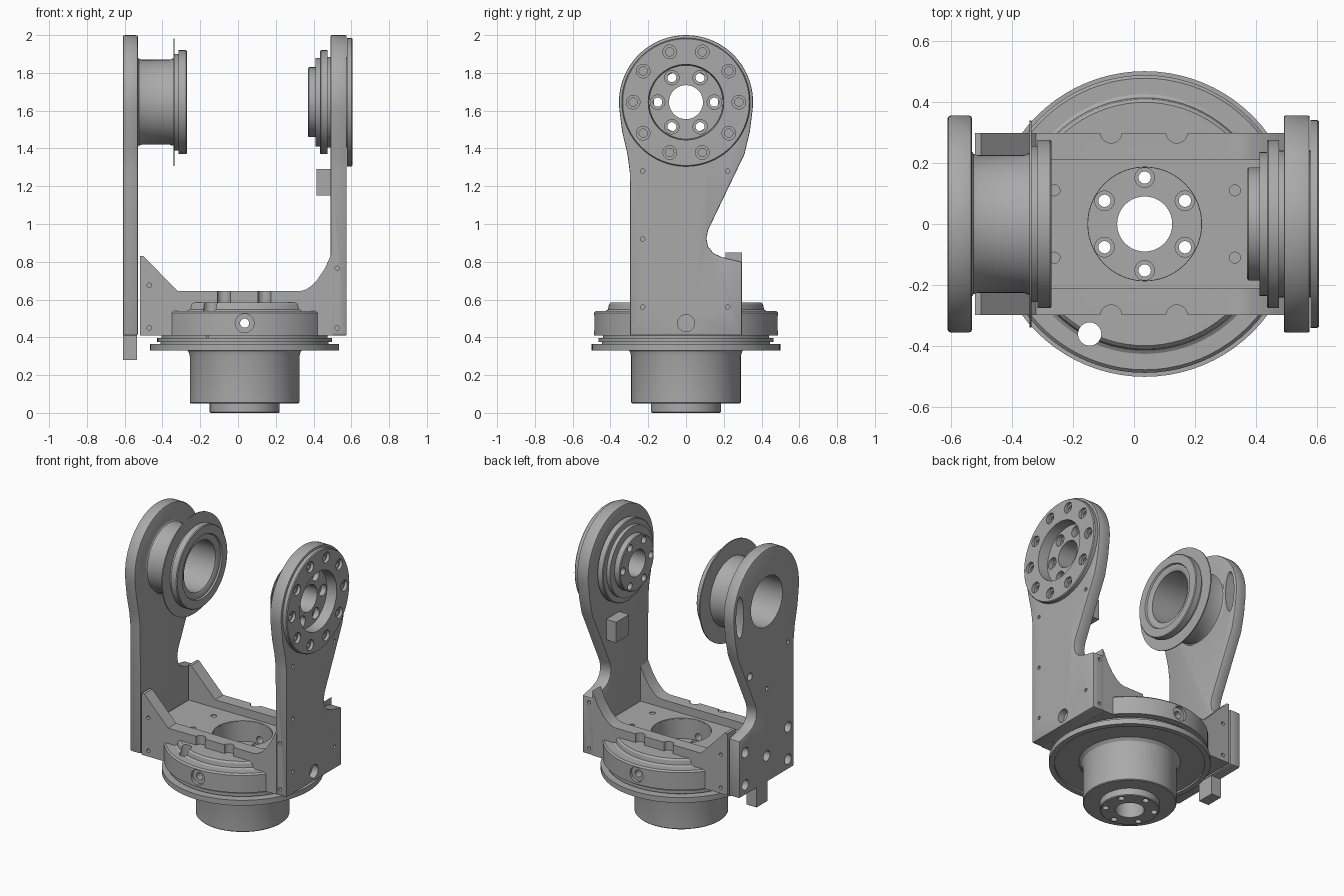
import bpy, bmesh
from math import sin, cos, pi, radians

old = bpy.data.objects.get("Cube")
if old:
    bpy.data.objects.remove(old)

grey = bpy.data.materials.new("machined grey")
grey.use_nodes = True
COLOR = (0.4, 0.4, 0.4, 1)
grey.diffuse_color = COLOR
grey.node_tree.nodes["Principled BSDF"].inputs["Base Color"].default_value = COLOR

CX = 0.035      # centre of the turntable in x
HZ = 1.645      # height of the tilt axis


def place(axis, u, v, h):
    return {"x": (h, u, v), "y": (u, h, v), "z": (u, v, h)}[axis]


def finish(name, bm):
    bmesh.ops.recalc_face_normals(bm, faces=bm.faces[:])
    mesh = bpy.data.meshes.new(name)
    bm.to_mesh(mesh)
    bm.free()
    mesh.materials.append(grey)
    obj = bpy.data.objects.new(name, mesh)
    bpy.context.collection.objects.link(obj)
    return obj


def add_prism(bm, axis, pts, a, b):
    low = [bm.verts.new(place(axis, u, v, a)) for u, v in pts]
    high = [bm.verts.new(place(axis, u, v, b)) for u, v in pts]
    bm.faces.new(low)
    bm.faces.new(high)
    for i in range(len(pts)):
        j = (i + 1) % len(pts)
        bm.faces.new((low[i], low[j], high[j], high[i]))


def prism(name, axis, pts, a, b):
    bm = bmesh.new()
    add_prism(bm, axis, pts, a, b)
    return finish(name, bm)


def box(name, x, y, z):
    return prism(name, "z", [(x[0], y[0]), (x[1], y[0]), (x[1], y[1]), (x[0], y[1])], *z)


def lathe(name, axis, cu, cv, profile, seg=80):
    """Revolve a closed (radius, height) profile around an axis."""
    bm = bmesh.new()
    rings = [[bm.verts.new(place(axis, cu + r * cos(2 * pi * k / seg),
                                 cv + r * sin(2 * pi * k / seg), h))
              for r, h in profile] for k in range(seg)]
    n = len(profile)
    for k in range(seg):
        p, q = rings[k], rings[(k + 1) % seg]
        for i in range(n):
            j = (i + 1) % n
            bm.faces.new((p[i], p[j], q[j], q[i]))
    return finish(name, bm)


def oval(u, v, ru, rv=None, seg=32):
    rv = rv or ru
    return [(u + ru * cos(2 * pi * k / seg), v + rv * sin(2 * pi * k / seg)) for k in range(seg)]


def circle_of(count, u, v, radius, start=0):
    return [(u + radius * cos(start + 2 * pi * k / count),
             v + radius * sin(start + 2 * pi * k / count)) for k in range(count)]


def cut(obj, axis, outlines, a, b):
    """Drill the outlines through the object from a to b."""
    bm = bmesh.new()
    for pts in outlines:
        add_prism(bm, axis, pts, a, b)
    tool = finish("cutter", bm)
    mod = obj.modifiers.new("cut", "BOOLEAN")
    mod.operation, mod.solver, mod.object = "DIFFERENCE", "EXACT", tool
    bpy.context.view_layer.objects.active = obj
    bpy.ops.object.modifier_apply(modifier="cut")
    bpy.data.objects.remove(tool)


def soften(obj, width=0.01):
    mod = obj.modifiers.new("edge", "BEVEL")
    mod.width, mod.segments, mod.limit_method = width, 2, "ANGLE"
    mod.angle_limit = radians(40)
    bpy.context.view_layer.objects.active = obj
    bpy.ops.object.modifier_apply(modifier="edge")


# Arm outline: round head, straight front edge, notched back edge
head = [(0.355 * cos(radians(t)), HZ + 0.355 * sin(radians(t))) for t in range(-8, 189, 4)]
arm = ([(-0.295, 0.41), (0.295, 0.41), (0.295, 0.80), (0.19, 0.825), (0.145, 0.845),
        (0.117, 0.88), (0.108, 0.925), (0.118, 0.97), (0.31, 1.37), (0.338, 1.49)]
       + head + [(-0.338, 1.49), (-0.31, 1.37), (-0.297, 1.27)])

# Arm carrying the drive
drive_arm = prism("drive_arm", "x", arm, 0.49, 0.575)
soften(drive_arm, 0.006)
cut(drive_arm, "x", [oval(0, HZ, 0.235, seg=80)], 0.4, 0.7)
cut(drive_arm, "x", [oval(u, v, 0.022) for u, v in circle_of(10, 0, HZ, 0.28)], 0.55, 0.7)
cut(drive_arm, "x", [oval(y, z, 0.012, seg=16) for y, z in
                     ((-0.23, 0.56), (-0.23, 0.92), (-0.23, 1.28), (0.22, 1.28), (0.22, 0.56))],
    0.55, 0.7)
cut(drive_arm, "x", [oval(0, 0.475, 0.045)], 0.53, 0.7)

drive_hub = lathe("drive_hub", "x", 0, HZ, [
    (0.09, 0.37), (0.18, 0.37), (0.185, 0.375), (0.185, 0.41), (0.235, 0.41), (0.235, 0.435),
    (0.27, 0.435), (0.275, 0.44), (0.275, 0.475), (0.24, 0.475), (0.24, 0.577), (0.34, 0.577),
    (0.34, 0.6), (0.335, 0.606), (0.2, 0.606), (0.195, 0.535), (0.09, 0.535)])
cut(drive_hub, "x", [oval(u, v, 0.036) for u, v in circle_of(10, 0, HZ, 0.28)], 0.585, 0.7)
cut(drive_hub, "x", [oval(u, v, 0.022) for u, v in circle_of(10, 0, HZ, 0.28)], 0.56, 0.7)
six = circle_of(6, 0, HZ, 0.15)
cut(drive_hub, "x", [oval(u, v, 0.038) for u, v in six], 0.5, 0.57)
cut(drive_hub, "x", [oval(u, v, 0.024) for u, v in six], 0.3, 0.7)

connector = box("connector", (0.415, 0.495), (0.02, 0.16), (1.15, 1.29))

# Arm carrying the idler bearing
idler_arm = prism("idler_arm", "x", arm, -0.61, -0.53)
soften(idler_arm, 0.01)
cut(idler_arm, "x", [oval(0, HZ, 0.17, seg=80)], -0.7, -0.4)
cut(idler_arm, "x", [oval(0.29, HZ, 0.04, 0.14)], -0.7, -0.4)
cut(idler_arm, "x", [oval(y, z, 0.035) for y, z in
                     ((-0.23, 0.7), (0.23, 0.7), (0, 0.59), (-0.23, 0.48), (0.23, 0.48))],
    -0.7, -0.56)
cut(idler_arm, "x", [oval(y, z, r) for y, z, r in
                     ((-0.23, 1.28, 0.014), (0.18, 1.2, 0.025), (0, 1.05, 0.014))], -0.7, -0.57)

idler_hub = lathe("idler_hub", "x", 0, HZ, [
    (0.17, -0.6), (0.2, -0.6), (0.2, -0.535), (0.24, -0.532), (0.23, -0.525), (0.225, -0.51),
    (0.225, -0.36), (0.23, -0.35), (0.23, -0.342), (0.338, -0.342), (0.338, -0.335),
    (0.255, -0.335), (0.255, -0.315), (0.275, -0.315), (0.275, -0.275), (0.27, -0.27),
    (0.215, -0.27), (0.21, -0.28), (0.19, -0.28), (0.17, -0.29)])

stop_foot = box("stop_foot", (-0.61, -0.535), (-0.01, 0.11), (0.28, 0.42))

# Bracket floor and front and back walls
bracket_floor = box("bracket_floor", (-0.52, 0.5), (-0.22, 0.22), (0.412, 0.59))
cut(bracket_floor, "z", [oval(CX, 0, 0.186, seg=80)], 0.3, 0.7)
cut(bracket_floor, "z", [oval(x, y, 0.018, seg=16) for x in (-0.26, 0.33)
                         for y in (-0.11, 0.11)], 0.55, 0.7)
wall = [(-0.52, 0.41), (0.5, 0.41), (0.5, 0.85), (0.485, 0.82), (0.46, 0.765), (0.42, 0.705),
        (0.385, 0.67), (0.36, 0.653), (0.33, 0.645), (-0.32, 0.645), (-0.5, 0.83), (-0.52, 0.83)]
walls = [prism(name, "y", wall, s * 0.21, s * 0.297)
         for name, s in (("front_wall", -1), ("back_wall", 1))]
for side, w in zip((-1, 1), walls):
    y = side * 0.3
    cut(w, "z", [oval(x, y, 0.035) for x in (-0.075, 0.14)], 0.585, 0.9)
    cut(w, "y", [oval(-0.47, z, 0.012, seg=16) for z in (0.45, 0.675)], y - 0.04, y + 0.04)
    cut(drive_arm, "y", [oval(0.525, z, 0.012, seg=16) for z in (0.45, 0.765)], y - 0.04, y + 0.04)

# Round bracket skirt with the socket for the turntable
skirt = lathe("bracket_skirt", "z", CX, 0, [
    (0.09, 0.411), (0.487, 0.411), (0.487, 0.53), (0.477, 0.54), (0.425, 0.54), (0.413, 0.548),
    (0.408, 0.575), (0.398, 0.585), (0.185, 0.585), (0.185, 0.45), (0.09, 0.45)])
for part in [skirt, bracket_floor] + walls:
    cut(part, "y", [oval(CX, 0.475, 0.024)], -0.7, 0.7)
for a, b in ((-0.7, -0.465), (0.465, 0.7)):
    cut(skirt, "y", [oval(CX, 0.475, 0.05)], a, b)

# Turntable: flanges, motor housing and output boss
turntable = lathe("turntable", "z", CX, 0, [
    (0.09, 0), (0.18, 0), (0.185, 0.005), (0.185, 0.05), (0.285, 0.05), (0.29, 0.055),
    (0.29, 0.3), (0.297, 0.325), (0.315, 0.342), (0.465, 0.342), (0.465, 0.33), (0.5, 0.33),
    (0.5, 0.366), (0.445, 0.366), (0.445, 0.375), (0.463, 0.375), (0.463, 0.396),
    (0.44, 0.396), (0.44, 0.413), (0.09, 0.413)])
bolts = circle_of(6, CX, 0, 0.152, pi / 6)
cut(skirt, "z", [oval(x, y, 0.032) for x, y in bolts], 0.435, 0.52)
for part in (skirt, turntable):
    cut(part, "z", [oval(x, y, 0.02) for x, y in bolts] + [oval(-0.145, -0.36, 0.038)], -0.1, 0.7)

# Smooth shading with sharp edges kept
for obj in bpy.context.view_layer.objects:
    obj.select_set(obj.type == "MESH" and grey.name in obj.data.materials)
bpy.ops.object.shade_smooth_by_angle(angle=radians(30))
